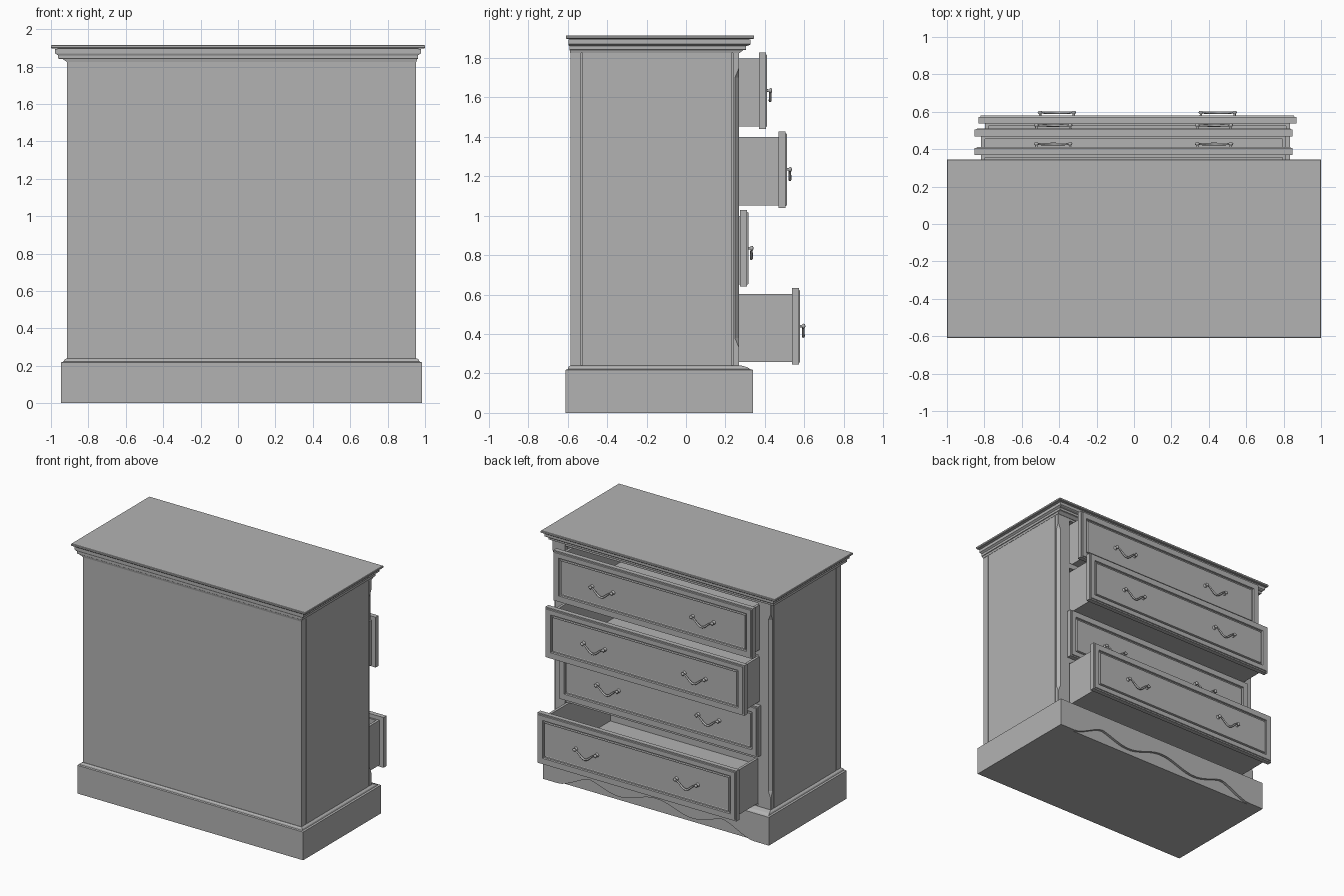
import bpy, bmesh, math
from mathutils import Vector

if "Cube" in bpy.data.objects:
    bpy.data.objects.remove(bpy.data.objects["Cube"], do_unlink=True)

grey = bpy.data.materials.new("plain_grey")
grey.use_nodes = True
COLOUR = (0.45, 0.45, 0.45, 1)
grey.diffuse_color = COLOUR
grey.node_tree.nodes["Principled BSDF"].inputs["Base Color"].default_value = COLOUR

CX = 0.019          # centre line of the cabinet body
HALF = 0.933        # half width of the body
BACK, FACE = -0.585, 0.27


def finish(name, bm):
    bmesh.ops.recalc_face_normals(bm, faces=bm.faces)
    mesh = bpy.data.meshes.new(name)
    bm.to_mesh(mesh)
    bm.free()
    mesh.materials.append(grey)
    obj = bpy.data.objects.new(name, mesh)
    bpy.context.collection.objects.link(obj)
    return obj


def add_box(bm, x0, x1, y0, y1, z0, z1):
    made = bmesh.ops.create_cube(bm, size=1)["verts"]
    for v in made:
        v.co = Vector((x0 if v.co.x < 0 else x1,
                       y0 if v.co.y < 0 else y1,
                       z0 if v.co.z < 0 else z1))
    return made


def box(name, *bounds):
    bm = bmesh.new()
    add_box(bm, *bounds)
    return finish(name, bm)


def loft(name, rings):
    """Bridge a stack of equal-length rings and cap both ends."""
    bm = bmesh.new()
    loops = [[bm.verts.new(p) for p in ring] for ring in rings]
    for a, b in zip(loops, loops[1:]):
        for i in range(len(a)):
            j = (i + 1) % len(a)
            bm.faces.new((a[i], a[j], b[j], b[i]))
    bm.faces.new(loops[0])
    bm.faces.new(loops[-1])
    return finish(name, bm)


def rect(cx, half, y0, y1, z):
    return [(cx - half, y0, z), (cx + half, y0, z), (cx + half, y1, z), (cx - half, y1, z)]


# Plinth with a moulded top edge
loft("plinth", [rect(CX, 0.965, -0.61, 0.32, 0), rect(CX, 0.965, -0.61, 0.32, 0.215)])
loft("plinth_moulding", [
    rect(CX, 0.965, -0.61, 0.34, 0.205), rect(CX, 0.965, -0.61, 0.34, 0.218),
    rect(CX, 0.952, -0.60, 0.325, 0.222), rect(CX, 0.948, -0.597, 0.31, 0.232),
    rect(CX, 0.936, -0.588, 0.28, 0.24)])

# Scalloped apron on the drawer side
def scallop(t):
    u = abs(t)
    if u > 0.82:
        return 0
    return (0.07 + 0.035 * math.cos(u * 10)) * min(1, (0.82 - u) / 0.25)

steps = 48
outline = [(CX - 0.965, 0.21), (CX - 0.965, 0)]
for i in range(steps + 1):
    t = -0.84 + 1.68 * i / steps
    outline.append((CX + t, scallop(t)))
outline += [(CX + 0.965, 0), (CX + 0.965, 0.21)]
loft("apron", [[(x, y, z) for x, z in outline] for y in (0.315, 0.34)])

# Cornice and top board, separated by a fine shadow groove
loft("cornice", [
    rect(0.019, 0.935, -0.587, 0.272, 1.825), rect(0.01, 0.948, -0.59, 0.29, 1.84),
    rect(0, 0.963, -0.592, 0.305, 1.842), rect(0, 0.963, -0.592, 0.305, 1.86),
    rect(0, 0.97, -0.595, 0.322, 1.865), rect(0, 0.978, -0.597, 0.328, 1.87),
    rect(0, 0.978, -0.597, 0.328, 1.893), rect(0, 0.965, -0.59, 0.318, 1.894),
    rect(0, 0.965, -0.59, 0.318, 1.9)])
loft("top_board", [
    rect(0, 0.996, -0.606, 0.341, 1.897), rect(0, 1, -0.609, 0.345, 1.901),
    rect(0, 1, -0.609, 0.345, 1.912), rect(0, 0.997, -0.606, 0.342, 1.915)])

# Back board
box("back_board", CX - HALF + 0.01, CX + HALF - 0.01, BACK, BACK + 0.02, 0.23, 1.84)

# Sides: rear post, grooved panel and chamfered front post
for side, label in ((-1, "right"), (1, "left")):
    def span(outer, inner):
        return sorted((CX + side * outer, CX + side * inner))

    box(label + "_rear_post", *span(HALF, HALF - 0.05), BACK, -0.532, 0.23, 1.84)
    box(label + "_side_panel", *span(HALF, HALF - 0.03), -0.526, 0.232, 0.23, 1.84)
    box(label + "_side_backing", *span(HALF - 0.01, HALF - 0.05), -0.55, 0.25, 0.23, 1.84)

    rings = []
    for z, c in ((0.23, 0.001), (0.33, 0.001), (0.38, 0.022),
                 (1.70, 0.022), (1.75, 0.001), (1.84, 0.001)):
        o, i = CX + side * HALF, CX + side * 0.825
        rings.append([(i, 0.238, z), (o, 0.238, z), (o, FACE - c, z),
                      (o - side * c, FACE, z), (i, FACE, z)])
    loft(label + "_front_post", rings)

# Rails and dust boards between the drawers
for k, (z0, z1) in enumerate(((0.23, 0.248), (0.605, 0.645), (1.008, 1.048),
                              (1.408, 1.448), (1.808, 1.84))):
    box("rail_%d" % (k + 1), CX - 0.89, CX + 0.89, BACK + 0.02, FACE - 0.002, z0, z1)


def drawer_front(name, cx, y, z0, z1):
    """Overlay front with a raised field and a moulded, sunken panel."""
    bm = bmesh.new()
    add_box(bm, cx - 0.85, cx + 0.85, y - 0.036, y, z0, z1)
    face = max(bm.faces, key=lambda f: f.calc_center_median().y)
    for width, depth in ((0.014, 0), (0.004, 0.006), (0.05, 0), (0.004, -0.012),
                         (0.012, 0), (0.006, 0.009), (0.008, -0.003)):
        bmesh.ops.inset_region(bm, faces=[face], thickness=width, depth=0)
        for v in face.verts:
            v.co.y += depth
    finish(name, bm)


def drawer_box(name, cx, y, z0, z1):
    """Open-topped tray behind the front."""
    w, t, rear = 0.815, 0.02, y - 0.8
    bm = bmesh.new()
    add_box(bm, cx - w, cx + w, rear, y, z0, z0 + 0.015)
    for s in (-1, 1):
        xs = sorted((cx + s * w, cx + s * (w - t)))
        add_box(bm, *xs, rear, y, z0, z1)
    add_box(bm, cx - w, cx + w, rear, rear + t, z0, z1)
    add_box(bm, cx - w, cx + w, y - t, y, z0, z1)
    finish(name, bm)


def tube(name, points, radii):
    """Round rod along a path, one radius per point."""
    rings = []
    for k, p in enumerate(points):
        d = (points[min(k + 1, len(points) - 1)] - points[max(k - 1, 0)]).normalized()
        a = d.cross(Vector((0, 0, 1)) if abs(d.z) < 0.9 else Vector((0, 1, 0))).normalized()
        b = d.cross(a)
        rings.append([p + radii[k] * (a * math.cos(q) + b * math.sin(q))
                      for q in (math.tau * n / 12 for n in range(12))])
    obj = loft(name, rings)
    for poly in obj.data.polygons:
        poly.use_smooth = len(poly.vertices) == 4


def handle(name, cx, y, z):
    # Turned posts
    for s, label in ((-1, "right"), (1, "left")):
        stations = ((-0.006, 0.015), (0.002, 0.015), (0.005, 0.007), (0.015, 0.006),
                    (0.019, 0.011), (0.025, 0.013), (0.03, 0.009), (0.032, 0.003))
        tube(name + "_" + label + "_post",
             [Vector((cx + s * 0.09, y + d, z)) for d, r in stations],
             [r for d, r in stations])
    # Hanging bail, thicker in the middle
    path, radii = [], []
    for n in range(21):
        t = -1 + n / 10
        drop = 0.052 * (0.5 + 0.5 * math.cos(math.pi * t))
        path.append(Vector((cx + 0.09 * t, y + 0.022, z - drop)))
        radii.append(0.0045 + 0.003 * (1 - t * t))
    tube(name + "_bail", path, radii)


# Four drawers, each pulled out by a different amount
for k, (cx, y, z) in enumerate(((0.018, 0.573, 0.245), (0.018, 0.31, 0.64),
                                (-0.002, 0.505, 1.04), (-0.002, 0.405, 1.44))):
    name = "drawer_%d" % (k + 1)
    drawer_front(name + "_front", cx, y, z, z + 0.388)
    drawer_box(name + "_tray", cx, y - 0.03, z + 0.012, z + 0.358)
    for s, label in ((-1, "right"), (1, "left")):
        handle(name + "_" + label + "_handle", cx + s * 0.43, y, z + 0.195)
